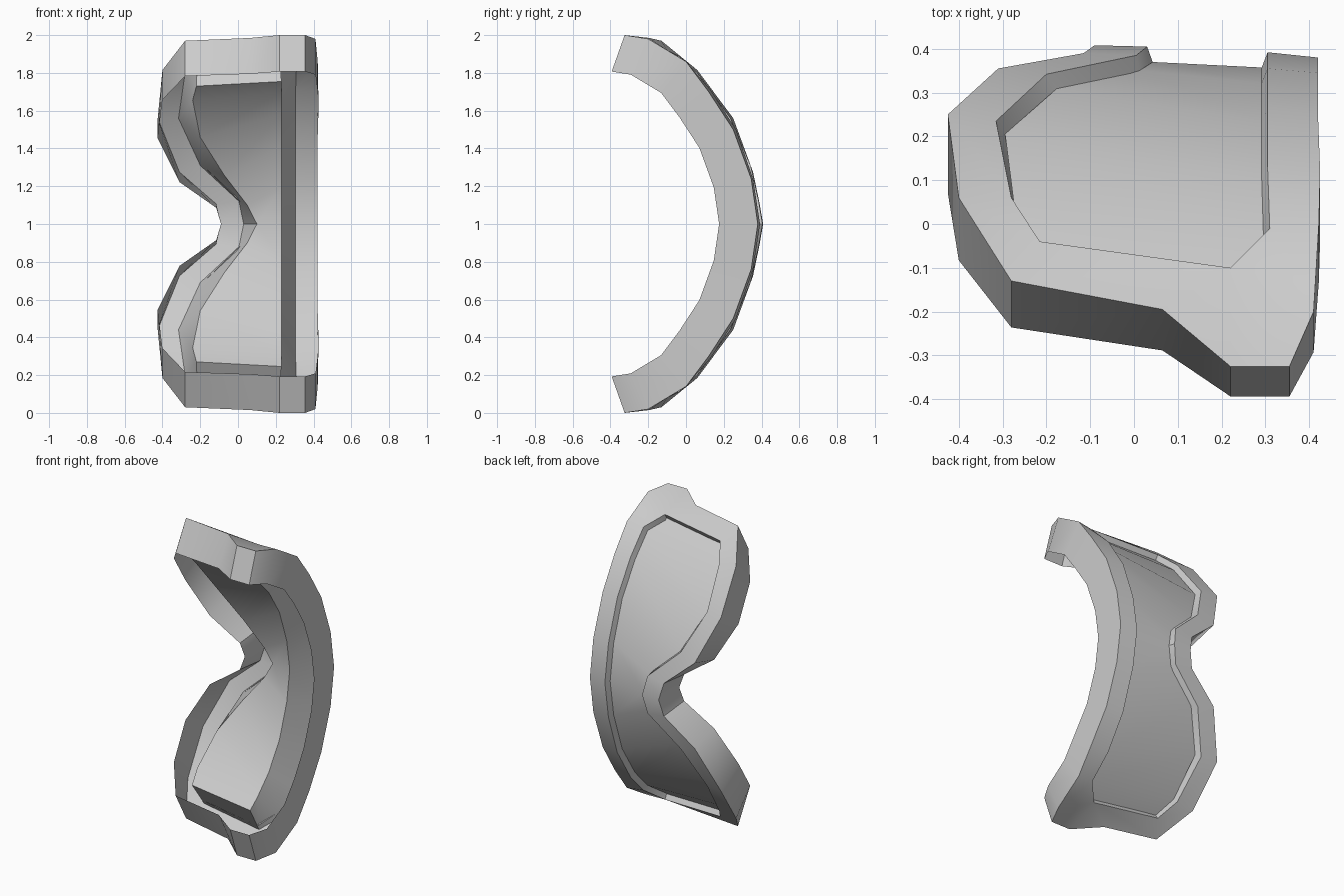
import bpy
import bmesh
import math

cube = bpy.data.objects.get("Cube")
if cube:
    bpy.data.objects.remove(cube, do_unlink=True)

# The visor bends around an upright line at this depth and height
AXIS_Y, MIDDLE_Z = -0.68, 1.0

# Half outlines from nose to brow: x, y, height above the middle
RIM = [(-.09, .408, 0), (-.115, .39, .106), (-.31, .355, .275), (-.425, .25, .56),
       (-.40, .06, .815), (-.28, -.13, .97), (.065, -.195, .985), (.22, -.325, 1),
       (.355, -.325, 1), (.41, -.2, .98), (.422, 0, .86), (.425, .12, .7),
       (.42, .25, .5), (.42, .345, .24), (.42, .38, 0)]
WINDOW = [(.03, .405, 0), (.005, .385, .12), (-.2, .342, .31), (-.315, .235, .56),
          (-.28, .06, .8), (-.215, -.04, .89), (.22, -.1, .92), (.31, -.01, .85),
          (.305, .13, .71), (.305, .265, .5), (.305, .355, .24), (.305, .392, 0)]
# Sideways position of the window outline on the inner side
INNER_X = [.1, .05, -.07, -.2, -.24, -.22, .23] + [.23] * 5
# Window point that each rim point joins to
JOIN = [0, 1, 2, 3, 4, 5, 6, 6, 6, 6, 7, 8, 9, 10, 11]

grey = bpy.data.materials.new("plain grey")
grey.diffuse_color = (.6, .6, .6, 1)
grey.use_nodes = True
grey.node_tree.nodes["Principled BSDF"].inputs["Base Color"].default_value = (.6, .6, .6, 1)


def shrink(points, factor):
    """Move an outline towards the bend axis."""
    return [(x, AXIS_Y + (y - AXIS_Y) * factor, z * factor) for x, y, z in points]


def add_loop(bm, points):
    return [bm.verts.new(p) for p in points]


def bridge(bm, a, b, join=None):
    """Strip of faces between two open outlines."""
    join = join or range(len(a))
    for i in range(len(a) - 1):
        corners = [a[i], a[i + 1], b[join[i + 1]], b[join[i]]]
        bm.faces.new(list(dict.fromkeys(corners)))


def fill(bm, loop):
    """Curved pane: lower half of the outline joined to the upper half."""
    half = len(loop) // 2
    bridge(bm, loop[:half], loop[:half - 1:-1])


def finish(bm, name, angle):
    bmesh.ops.mirror(bm, geom=bm.verts[:] + bm.edges[:] + bm.faces[:],
                     axis='Z', merge_dist=0.0005)
    bmesh.ops.remove_doubles(bm, verts=bm.verts[:], dist=0.0005)
    bmesh.ops.recalc_face_normals(bm, faces=bm.faces[:])
    mesh = bpy.data.meshes.new(name)
    bm.to_mesh(mesh)
    bm.free()
    mesh.materials.append(grey)
    obj = bpy.data.objects.new(name, mesh)
    obj.location.z = MIDDLE_Z
    bpy.context.collection.objects.link(obj)
    bpy.ops.object.select_all(action='DESELECT')
    obj.select_set(True)
    bpy.context.view_layer.objects.active = obj
    bpy.ops.object.shade_smooth_by_angle(angle=math.radians(angle))
    return obj


def between(a, b, t):
    return [tuple(p + (q - p) * t for p, q in zip(u, v)) for u, v in zip(a, b)]


# Frame: curved face plate with a side wall, open towards the wearer
bm = bmesh.new()
rim = add_loop(bm, RIM)
bridge(bm, rim, add_loop(bm, WINDOW), JOIN)
bridge(bm, add_loop(bm, shrink(RIM, .807)), rim)
finish(bm, "goggle_frame", 35)

# Lens seat: tapering wall from the window to the inner pane
inner = [(x, y, z) for x, (_, y, z) in zip(INNER_X, shrink(WINDOW, .82))]
bm = bmesh.new()
bridge(bm, add_loop(bm, WINDOW), add_loop(bm, inner))
finish(bm, "lens_seat", 35)

# Panes: outer one slightly recessed, inner one at the back of the seat
for name, outline in (("outer_lens", between(WINDOW, inner, .18)), ("inner_lens", inner)):
    bm = bmesh.new()
    fill(bm, add_loop(bm, outline))
    finish(bm, name, 40)
